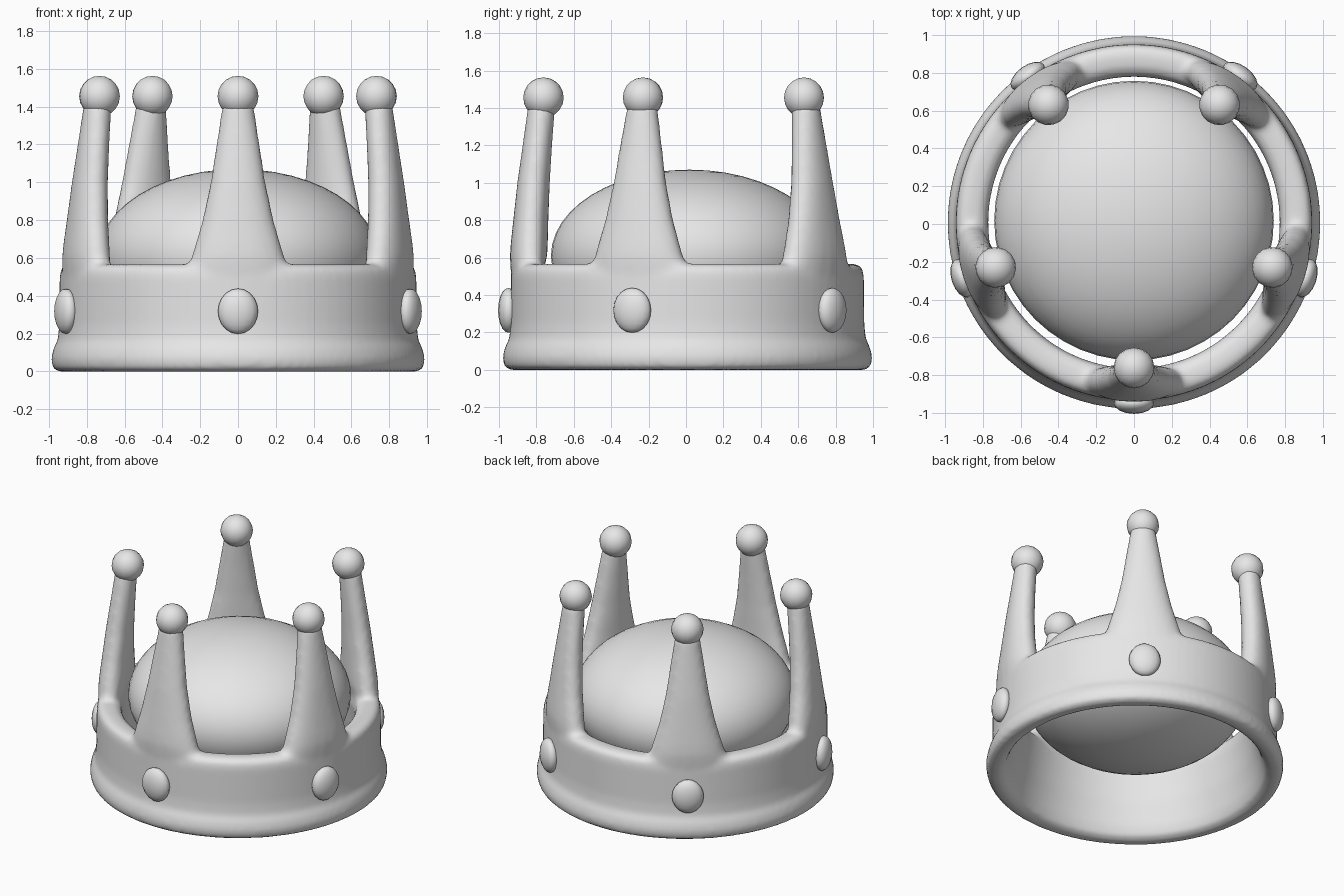
import bpy
import bmesh
from math import cos, sin, pi, radians, copysign
from mathutils import Matrix, Vector

cube = bpy.data.objects.get("Cube")
if cube:
    bpy.data.objects.remove(cube, do_unlink=True)

CENTRE = Vector((0, 0.008, 0))
POINTS = 5
ANGLES = [radians(-90 + 360 / POINTS * i) for i in range(POINTS)]

grey = bpy.data.materials.new("light grey")
grey.use_nodes = True
grey.diffuse_color = (0.8, 0.8, 0.8, 1)
grey.node_tree.nodes["Principled BSDF"].inputs["Base Color"].default_value = (0.8, 0.8, 0.8, 1)


def finish(name, bm, blend=False):
    """Turn a bmesh into a smooth, coloured object, optionally fusing its shells."""
    bmesh.ops.recalc_face_normals(bm, faces=bm.faces)
    mesh = bpy.data.meshes.new(name)
    bm.to_mesh(mesh)
    bm.free()
    mesh.materials.append(grey)
    obj = bpy.data.objects.new(name, mesh)
    bpy.context.collection.objects.link(obj)
    bpy.ops.object.select_all(action='DESELECT')
    obj.select_set(True)
    bpy.context.view_layer.objects.active = obj
    if blend:
        remesh = obj.modifiers.new("fuse", 'REMESH')
        remesh.mode = 'VOXEL'
        remesh.voxel_size = 0.018
        relax = obj.modifiers.new("relax", 'SMOOTH')
        relax.factor = 0.5
        relax.iterations = 6
        for modifier in (remesh.name, relax.name):
            bpy.ops.object.modifier_apply(modifier=modifier)
    bpy.ops.object.shade_smooth_by_angle(angle=radians(60))
    return obj


def polar(r, a, z):
    return CENTRE + Vector((r * cos(a), r * sin(a), z))


def bridge(bm, loops):
    """Join successive closed loops of vertices with quads."""
    for a, b in zip(loops, loops[1:]):
        n = len(a)
        for i in range(n):
            j = (i + 1) % n
            bm.faces.new((a[i], a[j], b[j], b[i]))


def ellipsoid(name, centre, size, angle=0, segments=16, rings=10):
    bm = bmesh.new()
    matrix = (Matrix.Translation(CENTRE) @ Matrix.Rotation(angle, 4, 'Z')
              @ Matrix.Translation(centre) @ Matrix.Diagonal((*size, 1)))
    bmesh.ops.create_uvsphere(bm, u_segments=segments, v_segments=rings,
                              radius=1, matrix=matrix)
    return finish(name, bm)


# Band: closed wall profile (radius, height) turned around the axis
band_profile = [(0.95, 0), (0.978, 0.015), (0.989, 0.065), (0.976, 0.12), (0.953, 0.165),
                (0.945, 0.25), (0.943, 0.5), (0.933, 0.55), (0.89, 0.568), (0.825, 0.562),
                (0.782, 0.535), (0.77, 0.46), (0.8, 0.25), (0.84, 0.08), (0.865, 0.02),
                (0.9, 0)]
STEPS = 96
bm = bmesh.new()
rings = [[bm.verts.new(polar(r, 2 * pi * s / STEPS, z)) for r, z in band_profile]
         for s in range(STEPS)]
bridge(bm, rings + rings[:1])

# Spikes: rounded sections (height, half width, inner radius, outer radius)
spike_sections = [(0.4, 0.27, 0.79, 0.935), (0.55, 0.27, 0.765, 0.947),
                  (0.61, 0.242, 0.75, 0.95), (0.68, 0.222, 0.747, 0.945),
                  (0.8, 0.187, 0.744, 0.932), (1.0, 0.144, 0.736, 0.91),
                  (1.2, 0.114, 0.724, 0.882), (1.42, 0.08, 0.706, 0.852)]
SIDES = 32


def section_point(t, angle, z, half, inner, outer):
    """Point on a section: squarer outside near the band, round inside and at the tip."""
    power = 0.7 + 0.3 * (z - 0.4) if cos(t) > 0 else 1
    across, along = [copysign(abs(v) ** power, v) for v in (sin(t), cos(t))]
    middle = (inner + outer) / 2
    return polar(middle + (outer - inner) / 2 * along, angle + half * across / middle, z)


for angle in ANGLES:
    loops = [[bm.verts.new(section_point(2 * pi * k / SIDES, angle, *section))
              for k in range(SIDES)] for section in spike_sections]
    bridge(bm, loops)
    bm.faces.new(loops[0])
    bm.faces.new(loops[-1])
finish("band_with_spikes", bm, blend=True)

# Ball on each tip and oval gem on the band below it
for i, angle in enumerate(ANGLES):
    ellipsoid(f"tip_ball_{i + 1}", (0.77, 0, 1.455), (0.108, 0.108, 0.108), angle)
    ellipsoid(f"gem_{i + 1}", (0.957, 0, 0.318), (0.056, 0.106, 0.12), angle)

# Cushion: flattened dome filling the inside
ellipsoid("cushion", (0, 0.01, 0.61), (0.74, 0.74, 0.46), segments=48, rings=24)
